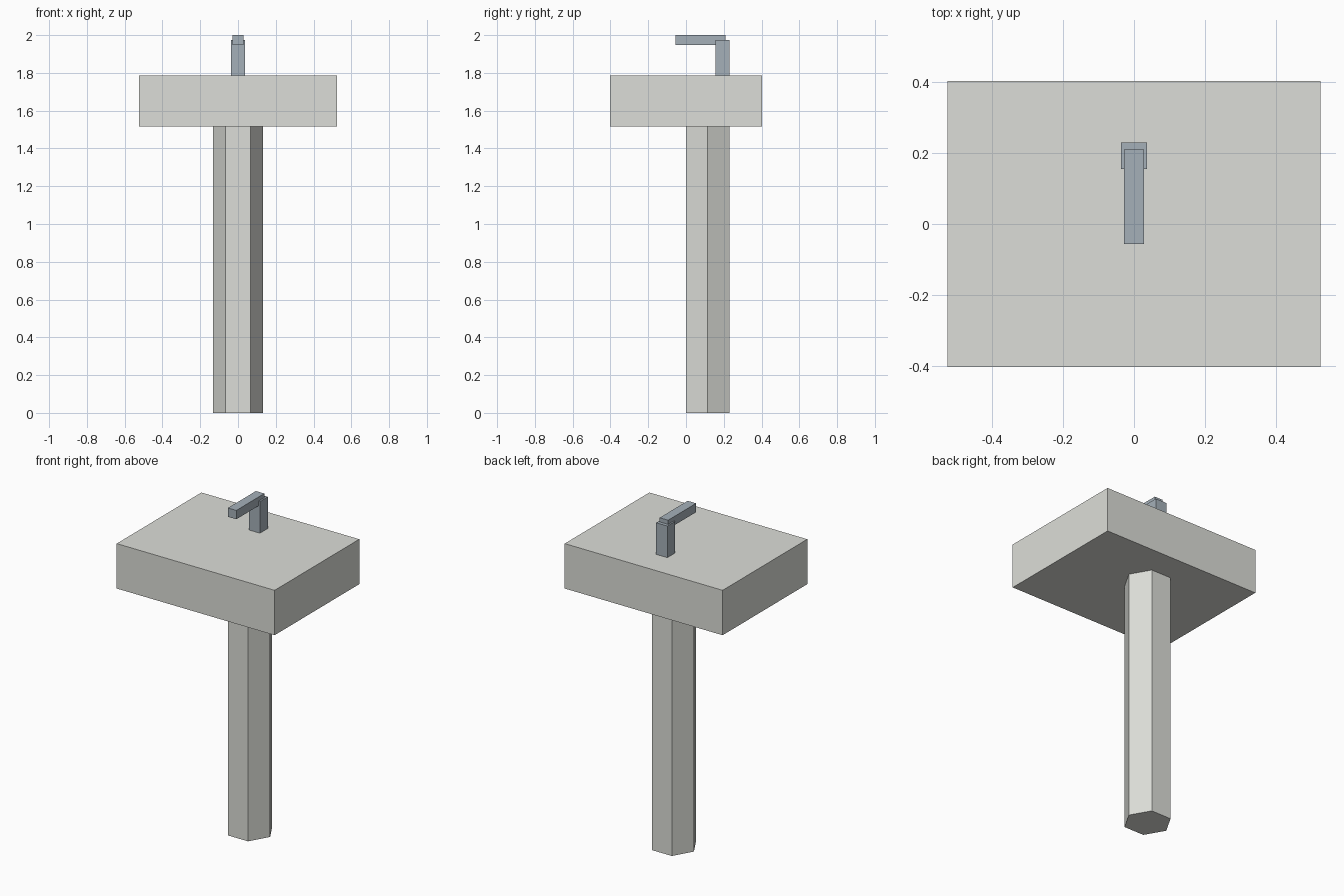
import bpy
import math

if "Cube" in bpy.data.objects:
    bpy.data.objects.remove(bpy.data.objects["Cube"])


def material(name, rgb):
    m = bpy.data.materials.new(name)
    m.diffuse_color = (*rgb, 1.0)
    m.use_nodes = True
    m.node_tree.nodes["Principled BSDF"].inputs["Base Color"].default_value = m.diffuse_color
    return m


ceramic = material("pale ceramic", (0.72, 0.73, 0.69))
metal = material("grey metal", (0.376, 0.434, 0.485))


def box(name, lo, hi, mat):
    """Axis-aligned box between two corners."""
    bpy.ops.mesh.primitive_cube_add(size=1)
    ob = bpy.context.object
    ob.name = name
    ob.location = [(a + b) / 2 for a, b in zip(lo, hi)]
    ob.scale = [b - a for a, b in zip(lo, hi)]
    bpy.ops.object.transform_apply(location=True, rotation=True, scale=True)
    ob.data.materials.append(mat)
    return ob


# Basin block
box("basin", (-0.525, -0.402, 1.515), (0.525, 0.402, 1.785), ceramic)

# Six-sided pedestal, flat side to the front and corners on the x axis
radius, height = 0.133, 1.515
bpy.ops.mesh.primitive_cylinder_add(
    vertices=6, radius=radius, depth=height,
    location=(0, 0.115, height / 2), rotation=(0, 0, math.radians(30)))
pedestal = bpy.context.object
pedestal.name = "pedestal"
bpy.ops.object.transform_apply(location=True, rotation=True, scale=True)
pedestal.data.materials.append(ceramic)

# Tap: upright and spout
box("tap_upright", (-0.037, 0.155, 1.785), (0.037, 0.23, 1.975), metal)
box("tap_spout", (-0.028, -0.056, 1.947), (0.028, 0.21, 2.0), metal)
